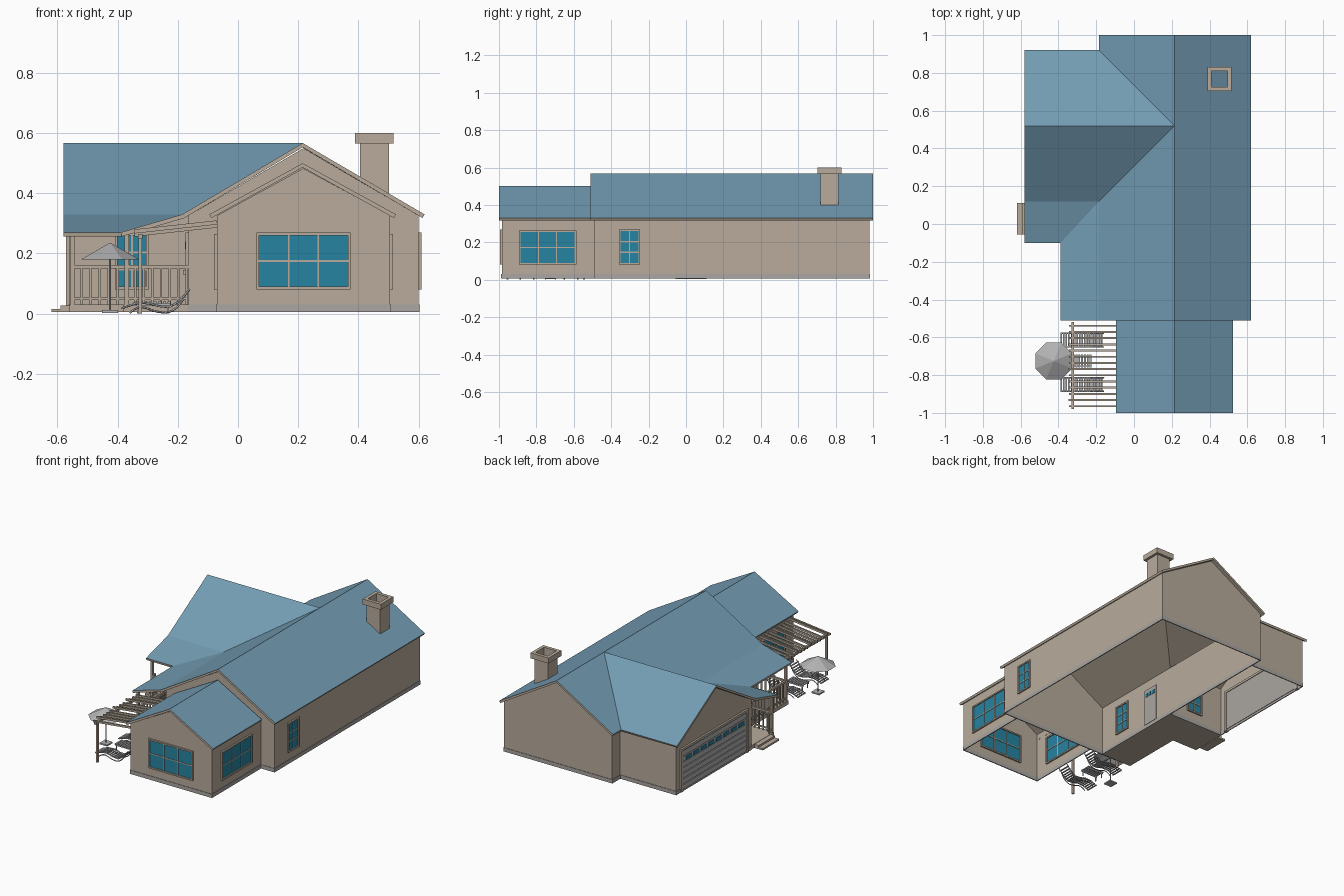
import bpy, bmesh, math
from mathutils import Vector, Matrix

cube = bpy.data.objects.get("Cube")
if cube:
    bpy.data.objects.remove(cube)


def material(name, r, g, b):
    m = bpy.data.materials.new(name)
    m.use_nodes = True
    m.diffuse_color = (r, g, b, 1)
    m.node_tree.nodes["Principled BSDF"].inputs["Base Color"].default_value = (r, g, b, 1)
    return m


WALL = material("wall_tan", .48, .41, .33)
ROOF = material("roof_blue", .17, .33, .45)
GLASS = material("glass_blue", .02, .23, .36)
TRIM = material("trim_grey", .40, .38, .36)
METAL = material("furniture_grey", .45, .45, .45)


def finish(name, bm, *mats):
    mesh = bpy.data.meshes.new(name)
    bm.to_mesh(mesh)
    bm.free()
    ob = bpy.data.objects.new(name, mesh)
    bpy.context.collection.objects.link(ob)
    for m in mats:
        mesh.materials.append(m)
    return ob


def boxes(name, spans, mat):
    """One object from boxes, each given as two opposite corners."""
    bm = bmesh.new()
    for lo, hi in spans:
        a, b = Vector(lo), Vector(hi)
        size = [abs(s) for s in b - a]
        bmesh.ops.create_cube(bm, size=1, matrix=Matrix.Translation((a + b) / 2) @ Matrix.Diagonal((*size, 1)))
    return finish(name, bm, mat)


def sheet(name, polys, thickness, *mats):
    """Thin shell from flat polygons, thickened behind the faces."""
    bm = bmesh.new()
    for p in polys:
        bm.faces.new([bm.verts.new(v) for v in p])
    bmesh.ops.remove_doubles(bm, verts=bm.verts, dist=.001)
    bmesh.ops.recalc_face_normals(bm, faces=bm.faces)
    up = sum(f.normal.z * f.calc_area() for f in bm.faces)
    if up < -.001:
        bmesh.ops.reverse_faces(bm, faces=bm.faces)
    ob = finish(name, bm, *mats)
    if thickness:
        mod = ob.modifiers.new("thickness", 'SOLIDIFY')
        mod.thickness, mod.offset = thickness, -1
        mod.material_offset = mod.material_offset_rim = len(mats) - 1
    return ob


# Roof: main gable, garage cross gable, low porch skirts and front wing
RIDGE, EAVE, LOW = .567, .33, .27
RX, WEST, EAST, GY = .215, -.185, .62, .52
S, N, PX, PY, GX = -.51, 1, -.39, -.10, -.58
cross = (RX, GY, RIDGE)
valley, north_valley, low_valley = (WEST, .12, EAVE), (WEST, .92, EAVE), (PX, PY, LOW)
sheet("main_roof", [
    [(RX, S, RIDGE), (EAST, S, EAVE), (EAST, N, EAVE), (RX, N, RIDGE), cross],
    [(RX, S, RIDGE), cross, valley, (WEST, S, EAVE)],
    [cross, (RX, N, RIDGE), (WEST, N, EAVE), north_valley],
    [cross, (GX, GY, RIDGE), (GX, .12, EAVE), valley],
    [cross, north_valley, (GX, .92, EAVE), (GX, GY, RIDGE)],
    [(WEST, S, EAVE), valley, low_valley, (PX, S, LOW)],
    [valley, (GX, .12, EAVE), (GX, PY, LOW), low_valley]], .014, ROOF, WALL)
sheet("wing_roof", [[(RX, -1, .5), (x, -1, EAVE), (x, S, EAVE), (RX, S, .5)]
                    for x in (-.095, .525)], .014, ROOF, WALL)


# Walls: open-bottomed gabled shells with a skirting band
def gabled_walls(name, a, b, start, end, peak, along_x=False, far_gable=True):
    def at(u, v, z):
        return (v, u, z) if along_x else (u, v, z)
    eave, mid, foot = .326, (a + b) / 2, .01
    polys = [[at(u, start, foot), at(u, end, foot), at(u, end, eave), at(u, start, eave)] for u in (a, b)]
    band = []
    for v in (start, end) if far_gable else (start,):
        polys.append([at(a, v, foot), at(b, v, foot), at(b, v, eave), at(mid, v, peak), at(a, v, eave)])
        band.append((at(a - .003, v - .003, .006), at(b + .003, v + .003, .03)))
    for u in (a, b):
        band.append((at(u - .003, start, .006), at(u + .003, end, .03)))
    sheet(name, polys, 0, WALL)
    boxes(name + "_skirting", band, TRIM)


gabled_walls("main_walls", -.165, .6, -.49, .98, .55)
gabled_walls("wing_walls", -.07, .505, -.985, -.49, .483)
gabled_walls("garage_walls", .14, .90, -.56, -.165, .55, along_x=True, far_gable=False)


# Windows: glass pane, frame and glazing bars
def window(name, facing, plane, u0, u1, z0, z1, cols, rows):
    def at(u, d, z):
        return (plane + d, u, z) if facing == 'x' else (u, plane + d, z)

    def bar(a, b, c, d, depth):
        return at(a, -depth, c), at(b, depth, d)
    t = .009
    bars = [bar(u - t, u, z0 - t, z1 + t, .010) for u in (u0, u1 + t)]
    bars += [bar(u0, u1, z - t, z, .010) for z in (z0, z1 + t)]
    for i in range(1, cols):
        u = u0 + (u1 - u0) * i / cols
        bars.append(bar(u - .003, u + .003, z0, z1, .006))
    for i in range(1, rows):
        z = z0 + (z1 - z0) * i / rows
        bars.append(bar(u0, u1, z - .003, z + .003, .006))
    boxes(name + "_frame", bars, WALL)
    boxes(name + "_glass", [bar(u0, u1, z0, z1, .003)], GLASS)


window("front_window", 'y', -.985, .07, .365, .09, .26, 3, 2)
for side, x in (("left", .505), ("right", -.07)):
    window(side + "_wing_window", 'x', x, -.885, -.595, .09, .255, 3, 2)
for side, x in (("left", .6), ("right", -.165)):
    window(side + "_small_window", 'x', x, -.35, -.255, .09, .26, 2, 3)
window("porch_window", 'y', .14, -.40, -.305, .09, .26, 2, 3)

# Garage door with panels and a row of lights
PANELS, LIGHTS = 7, 8
step = .25 / PANELS
boxes("garage_door", [((-.568, .2, .02 + i * step), (-.556, .84, .015 + (i + 1) * step)) for i in range(PANELS)], METAL)
boxes("garage_door_back", [((-.562, .2, .02), (-.554, .84, .27))], TRIM)
boxes("garage_door_frame", [((-.572, y, .01), (-.55, y + .02, .285)) for y in (.18, .84)]
      + [((-.572, .18, .27), (-.55, .86, .285))], WALL)
boxes("garage_door_lights", [((-.571, .225 + i * .076, .20), (-.565, .28 + i * .076, .222)) for i in range(LIGHTS)], GLASS)

# Entrance door
boxes("entrance_door", [((-.173, -.095, .03), (-.16, .015, .265))], TRIM)
boxes("entrance_door_lights", [((-.176, y, .215), (-.157, y + .018, .24)) for y in (-.08, -.05, -.02)], GLASS)
boxes("entrance_handle", [((-.182, -.085, .13), (-.173, -.078, .145))], METAL)

# Porch deck, steps, posts and railing
boxes("porch_deck", [((-.56, -.09, .006), (-.165, .14, .03)), ((-.38, -.49, .006), (-.165, -.09, .03))], WALL)
boxes("porch_steps", [((-.62, -.055, .005), (-.56, .11, .016)), ((-.59, -.055, .016), (-.56, .11, .028))], WALL)
corners = [(-.55, -.08), (-.37, -.08), (-.37, -.48), (-.17, -.48)]
boxes("porch_posts", [((x - .007, y - .007, .03), (x + .007, y + .007, .272)) for x, y in corners[:3]], WALL)


def railing(name, a, b):
    a, b = Vector(a), Vector(b)
    count = round((b - a).length / .03)

    def post(p, q, r, z0, z1):
        lo = (min(p.x, q.x) - r, min(p.y, q.y) - r, z0)
        return lo, (max(p.x, q.x) + r, max(p.y, q.y) + r, z1)
    parts = [post(a, b, .006, .15, .162), post(a, b, .004, .045, .053)]
    for i in range(count + 1):
        p = a.lerp(b, i / count)
        parts.append(post(p, p, .004, .03, .155))
    boxes(name, parts, WALL)


for i in range(3):
    railing("porch_railing_%d" % i, corners[i], corners[i + 1])
railing("end_railing", corners[0], (-.55, -.055))

# Pergola beside the front wing
SLATS = 14
slats = []
for i in range(SLATS):
    y = -.965 + i * .0328
    slats.append([[(-.345, y + d, .268 + e), (-.07, y + d, .298 + e)] for d, e in ((-.005, 0), (.005, 0))])
sheet("pergola_slats", [[a[0], a[1], b[1], b[0]] for a, b in slats], .012, WALL)
boxes("pergola_frame", [((-.332, -.98, .25), (-.318, -.52, .264))]
      + [((-.331, y - .006, 0), (-.319, y + .006, .26)) for y in (-.955, -.545)], WALL)

# Parasol
UX, UY = -.425, -.725


def cone(name, r1, r2, z0, z1, sides, capped=True):
    bm = bmesh.new()
    bmesh.ops.create_cone(bm, cap_ends=capped, segments=sides, radius1=r1, radius2=r2, depth=z1 - z0,
                          matrix=Matrix.Translation((UX, UY, (z0 + z1) / 2)) @ Matrix.Rotation(math.pi / 8, 4, 'Z'))
    return finish(name, bm, METAL)


cone("parasol_canopy", .105, .004, .18, .234, 8, False)
cone("parasol_pole", .004, .004, .01, .23, 8)
boxes("parasol_base", [((UX - .027, UY - .027, .003), (UX + .027, UY + .027, .012))], METAL)
boxes("parasol_struts", [((UX - .085, UY - .002, .182), (UX + .085, UY + .002, .186)),
                         ((UX - .002, UY - .085, .182), (UX + .002, UY + .085, .186))], METAL)

# Sun loungers: curved rails, legs and cross slats
PROFILE = [(-.385, .018), (-.345, .034), (-.30, .036), (-.26, .024), (-.225, .022), (-.19, .045), (-.16, .082)]
LEGS = [(-.36, .003), (-.33, .03), (-.27, .004), (-.21, .004), (-.18, .05)]


def lounger(name, y):
    data = bpy.data.curves.new(name + "_rails", 'CURVE')
    data.dimensions, data.bevel_depth, data.bevel_resolution, data.resolution_u = '3D', .0035, 0, 4
    for side in (-.036, .036):
        for path in (PROFILE, LEGS):
            sp = data.splines.new('NURBS')
            sp.points.add(len(path) - 1)
            for p, (x, z) in zip(sp.points, path):
                p.co = (x, y + side, z, 1)
            sp.order_u, sp.use_endpoint_u = 3, True
    data.materials.append(METAL)
    bpy.context.collection.objects.link(bpy.data.objects.new(name + "_rails", data))
    spans = []
    for (x0, z0), (x1, z1) in zip(PROFILE, PROFILE[1:]):
        for t in (0, .33, .67):
            x, z = x0 + (x1 - x0) * t, z0 + (z1 - z0) * t
            spans.append(((x - .004, y - .04, z - .002), (x + .004, y + .04, z + .003)))
    boxes(name + "_slats", spans, METAL)


lounger("front_lounger", -.85)
lounger("back_lounger", -.615)

# Low slatted table between the loungers
boxes("side_table", [((-.34 + i * .015, -.76, .034), (-.33 + i * .015, -.69, .04)) for i in range(8)]
      + [((-.34, y, .026), (-.225, y + .006, .034)) for y in (-.755, -.701)]
      + [((x, y, 0), (x + .006, y + .006, .034)) for x in (-.335, -.236) for y in (-.755, -.701)], METAL)


# Chimney: hollow shaft and hollow cap
def square_tube(name, x, y, outer, inner, z0, z1):
    boxes(name, [((x + s * inner, y - outer, z0), (x + s * outer, y + outer, z1)) for s in (-1, 1)]
          + [((x - inner, y + s * inner, z0), (x + inner, y + s * outer, z1)) for s in (-1, 1)], WALL)


square_tube("chimney_shaft", .453, .767, .048, .043, .38, .57)
square_tube("chimney_cap", .453, .767, .064, .043, .565, .6)
